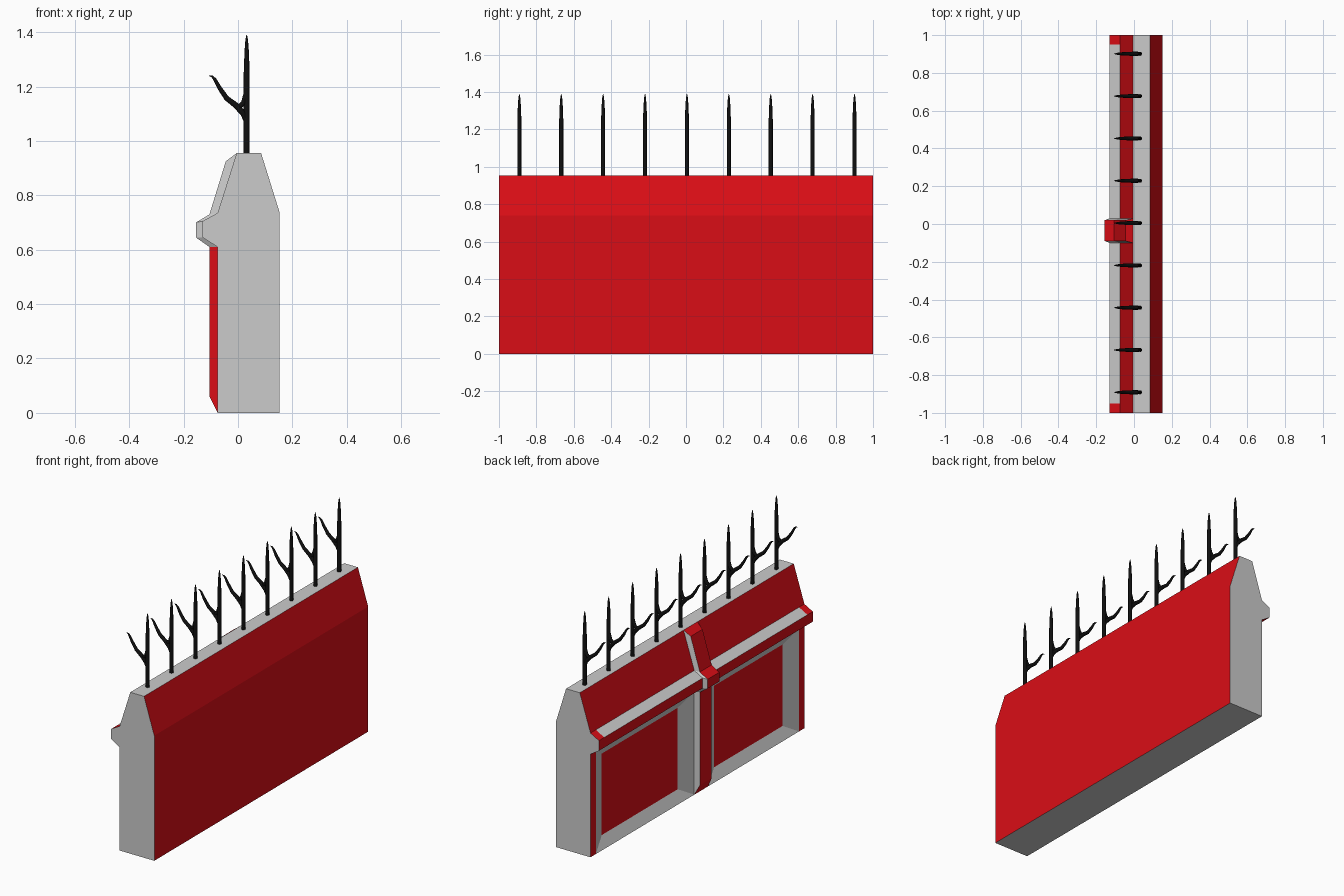
import bpy, bmesh
from mathutils import Vector
from math import cos, sin, pi

if "Cube" in bpy.data.objects:
    bpy.data.objects.remove(bpy.data.objects["Cube"])


def material(name, rgb):
    m = bpy.data.materials.new(name)
    m.diffuse_color = (*rgb, 1)
    m.use_nodes = True
    m.node_tree.nodes["Principled BSDF"].inputs["Base Color"].default_value = m.diffuse_color
    return m


RED = material("red_paint", (0.7, 0.004, 0.008))
GREY = material("grey_concrete", (0.8, 0.8, 0.8))
BLACK = material("black_iron", (0.005, 0.005, 0.005))


def finish(bm, name, mats):
    bmesh.ops.recalc_face_normals(bm, faces=bm.faces)
    me = bpy.data.meshes.new(name)
    bm.to_mesh(me)
    bm.free()
    for m in mats:
        me.materials.append(m)
    ob = bpy.data.objects.new(name, me)
    bpy.context.collection.objects.link(ob)
    return ob


# Wall: extruded profile with a cornice on the -x side
profile = [(0.152, 0), (0.152, 0.74), (0.085, 0.955), (-0.005, 0.955), (-0.075, 0.735),
           (-0.13, 0.705), (-0.13, 0.645), (-0.075, 0.61), (-0.075, 0)]
bm = bmesh.new()
cap = bm.faces.new([bm.verts.new((x, -1, z)) for x, z in profile])
ext = bmesh.ops.extrude_face_region(bm, geom=[cap], use_keep_orig=True)
bmesh.ops.translate(bm, vec=(0, 2, 0),
                    verts=[g for g in ext["geom"] if isinstance(g, bmesh.types.BMVert)])
bmesh.ops.recalc_face_normals(bm, faces=bm.faces)
for y in (-0.95, -0.10, 0.03, 0.95):
    bmesh.ops.bisect_plane(bm, geom=bm.verts[:] + bm.edges[:] + bm.faces[:],
                           plane_co=(0, y, 0), plane_no=(0, 1, 0))

# Wall colours, chosen by the direction of each face
bm.normal_update()
for f in bm.faces:
    c, n = f.calc_center_median(), f.normal
    grey = abs(n.y) > 0.9 or abs(n.z) > 0.99
    ledge = c.x < -0.08 and abs(n.z) > 0.4 and abs(c.y) < 0.95
    f.material_index = 0 if grey or ledge else 1

# Two recessed panels with sloping surrounds
panels = []
for f in bm.faces:
    c = f.calc_center_median()
    if f.normal.x < -0.99 and c.z < 0.5 and 0.1 < abs(c.y) < 0.95:
        panels.append(f)
for f in panels:
    mid = f.calc_center_median()
    half = max(abs(v.co.y - mid.y) for v in f.verts)
    ring = bmesh.ops.inset_individual(bm, faces=[f], thickness=0.05)["faces"]
    for r in ring:
        if r is not f:
            r.material_index = 0
    f.material_index = 1
    for v in f.verts:
        sy = 1 if v.co.y > mid.y else -1
        v.co = (-0.04, mid.y + sy * (half - 0.105), 0.545 if v.co.z > mid.z else 0.063)
finish(bm, "wall", [GREY, RED])

# Pilaster: a rib following the wall profile, with tapered sides
inner = [(-0.075, 0), (-0.075, 0.61), (-0.13, 0.645), (-0.13, 0.705), (-0.075, 0.735), (-0.005, 0.955)]
outer = [(-0.105, 0.06), (-0.105, 0.61), (-0.155, 0.645), (-0.155, 0.70), (-0.105, 0.73), (-0.045, 0.925)]
bm = bmesh.new()
rows = [[bm.verts.new((x, y, z)) for x, z in line]
        for line, y in ((inner, -0.10), (outer, -0.09), (outer, 0.02), (inner, 0.03))]
for j in range(4):
    a, b = rows[j], rows[(j + 1) % 4]
    for i in range(5):
        f = bm.faces.new((a[i], b[i], b[i + 1], a[i + 1]))
        f.material_index = 1 if j == 1 or (j == 0 and i == 0) else 0
for i in (0, 5):
    bm.faces.new([r[i] for r in rows]).material_index = 1
finish(bm, "pilaster", [GREY, RED])


def tube(bm, path, sides=8):
    """Round tube in the xz plane along (x, z, radius) points."""
    rings = []
    for i, (x, z, r) in enumerate(path):
        p, q = path[max(i - 1, 0)], path[min(i + 1, len(path) - 1)]
        t = Vector((q[0] - p[0], 0, q[1] - p[1])).normalized()
        side = Vector((t.z, 0, -t.x))
        rings.append([bm.verts.new(Vector((x, 0, z)) + side * r * cos(2 * pi * k / sides)
                                   + Vector((0, r * sin(2 * pi * k / sides), 0)))
                      for k in range(sides)])
    for a, b in zip(rings, rings[1:]):
        for k in range(sides):
            m = (k + 1) % sides
            bm.faces.new((a[k], a[m], b[m], b[k])).smooth = True
    bm.faces.new(rings[0])
    bm.faces.new(rings[-1])


# Spike: pointed shaft with a curved thorn and a small fillet
bm = bmesh.new()
tube(bm, [(0.032, 0.94, 0.011), (0.032, 1.25, 0.011), (0.032, 1.33, 0.008),
          (0.032, 1.37, 0.005), (0.032, 1.39, 0.001)])
tube(bm, [(0.034, 1.06, 0.007), (0.02, 1.10, 0.011), (-0.008, 1.131, 0.011), (-0.042, 1.157, 0.0095),
          (-0.068, 1.195, 0.008), (-0.085, 1.226, 0.006), (-0.095, 1.237, 0.004), (-0.106, 1.24, 0.001)])
tube(bm, [(0.03, 1.18, 0.008), (0.021, 1.14, 0.01), (0.005, 1.125, 0.009)])
spike = finish(bm, "spike", [BLACK])

# Row of nine spikes
for i in range(-4, 5):
    ob = spike if i == -4 else spike.copy()
    if i > -4:
        bpy.context.collection.objects.link(ob)
    ob.location.y = 0.005 + 0.224 * i
